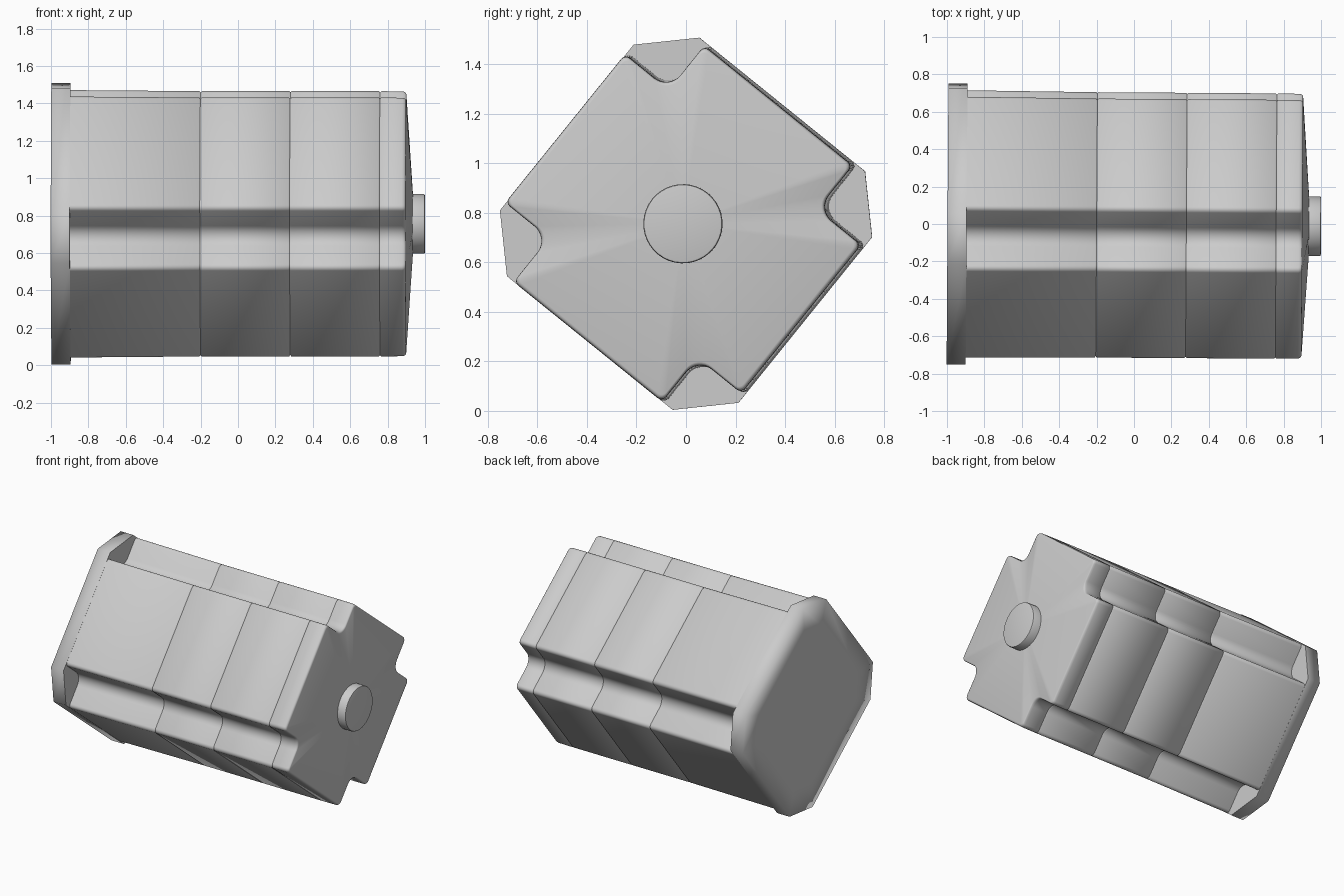
import bpy, bmesh, math
from mathutils import Matrix

if "Cube" in bpy.data.objects:
    bpy.data.objects.remove(bpy.data.objects["Cube"], do_unlink=True)

grey = bpy.data.materials.new("light_grey")
grey.use_nodes = True
colour = (0.6, 0.6, 0.6, 1)
grey.diffuse_color = colour
grey.node_tree.nodes["Principled BSDF"].inputs["Base Color"].default_value = colour

# The whole motor is rolled about its shaft and very slightly turned
pose = (Matrix.Translation((0, -0.006, 0.756))
        @ Matrix.Rotation(math.radians(-0.38), 4, 'Z')
        @ Matrix.Rotation(math.radians(51.1), 4, 'X'))


def finish(name, bm, angle):
    bmesh.ops.recalc_face_normals(bm, faces=bm.faces)
    mesh = bpy.data.meshes.new(name)
    bm.to_mesh(mesh)
    bm.free()
    ob = bpy.data.objects.new(name, mesh)
    bpy.context.collection.objects.link(ob)
    mesh.materials.append(grey)
    ob.matrix_world = pose
    bpy.ops.object.select_all(action='DESELECT')
    ob.select_set(True)
    bpy.context.view_layer.objects.active = ob
    if angle:
        bpy.ops.object.shade_smooth_by_angle(angle=math.radians(angle))
    return ob


def loft(rings):
    """Skin equal-length rings of 3D points and cap both ends."""
    bm = bmesh.new()
    loops = [[bm.verts.new(p) for p in ring] for ring in rings]
    n = len(loops[0])
    for a, b in zip(loops, loops[1:]):
        for i in range(n):
            j = (i + 1) % n
            bm.faces.new((a[i], a[j], b[j], b[i]))
    bm.faces.new(loops[0])
    bm.faces.new(loops[-1])
    return bm, loops


def arc(cx, cy, r, start, end, steps):
    angles = [math.radians(start + (end - start) * i / steps) for i in range(steps + 1)]
    return [(cx + r * math.cos(a), cy + r * math.sin(a)) for a in angles]


def four_fold(points):
    out = []
    for k in range(4):
        c, s = (1, 0, -1, 0)[k], (0, 1, 0, -1)[k]
        out += [(c * u - s * v, s * u + c * v) for u, v in points]
    return out


# Body: square section with a rounded notch at each corner
half, notch, edge, fillet = 0.612, 0.385, 0.025, 0.075
corner = (arc(half - edge, notch - edge, edge, 0, 90, 4)
          + arc(notch + fillet, notch + fillet, fillet, 270, 180, 8)
          + arc(notch - edge, half - edge, edge, 0, 90, 4))
section = four_fold(corner)

stations = [(-0.95, 1.011), (-0.9, 1.01)]
for seam in (-0.2, 0.28, 0.76):  # grooves between the stacked plates
    stations += [(seam - 0.006, 1.002), (seam, 0.992), (seam + 0.006, 1.002)]
stations += [(0.88, 1.0), (0.892, 0.995), (0.898, 0.987), (0.9, 0.975)]
rings = [[(x, u * s, v * s) for u, v in section] for x, s in stations]

# End face rises gently to the shaft
rings.append([(0.935, 0.165 * u / math.hypot(u, v), 0.165 * v / math.hypot(u, v))
              for u, v in section])
bm, loops = loft(rings)
finish("motor_body", bm, 60)

# Rear flange: chamfered square, softly shaded round the back
octagon = four_fold([(0.619, 0.43), (0.43, 0.619)])
bm, loops = loft([[(x, u * s, v * s) for u, v in octagon]
                  for x, s in ((-0.895, 1), (-0.997, 1), (-0.997, 0.75))])
for e in bm.edges:
    if all(v in loops[0] for v in e.verts):
        e.smooth = False
for f in bm.faces:
    f.smooth = True
finish("rear_flange", bm, None)

# Shaft
circle = arc(0, 0, 1, 0, 360, 40)[:-1]
bm, loops = loft([[(x, u * r, v * r) for u, v in circle]
                  for x, r in ((0.9, 0.16), (0.992, 0.16), (0.998, 0.157), (1.0, 0.15))])
finish("shaft", bm, 40)
